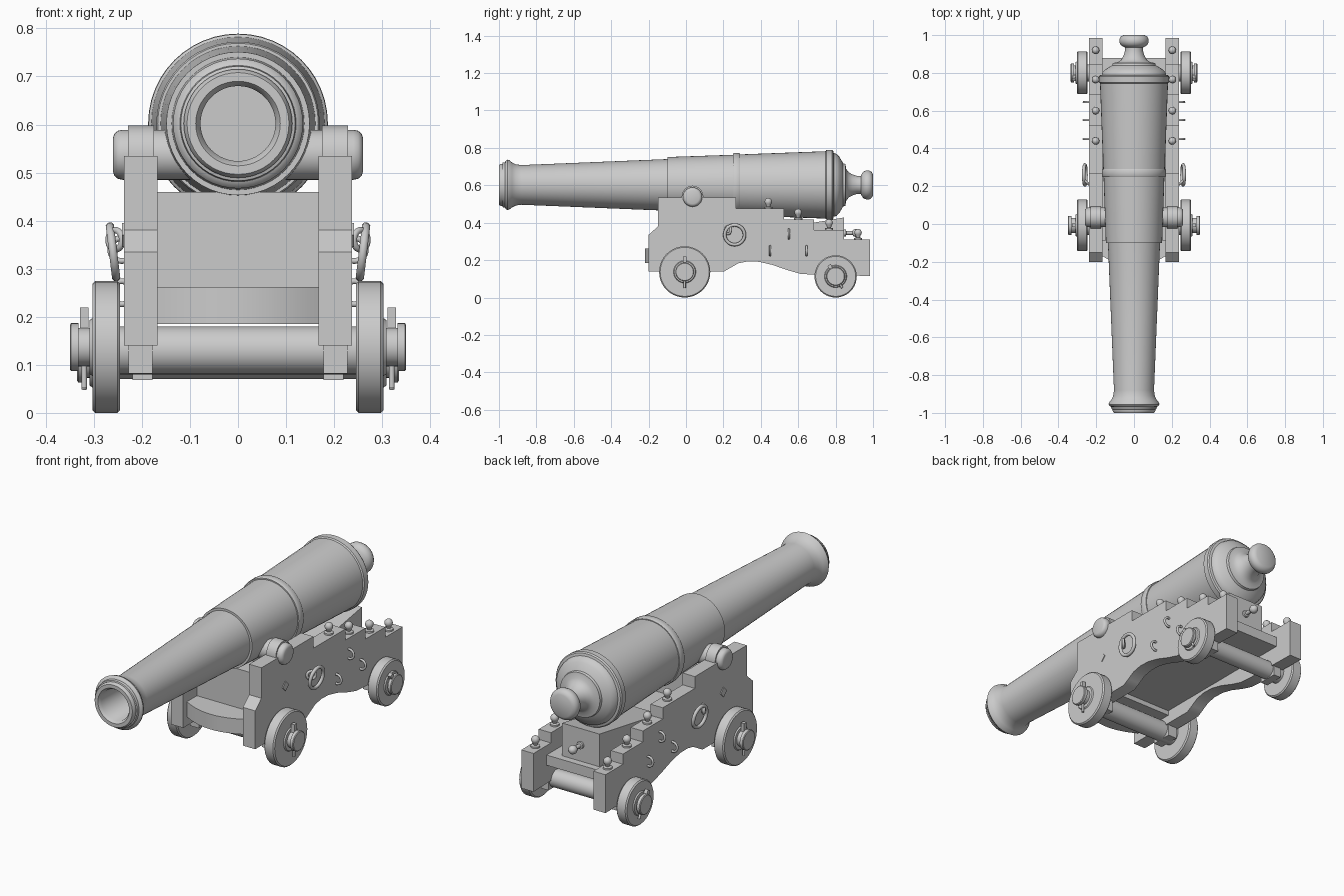
import bpy, bmesh
from math import pi, cos, sin, radians
from mathutils import Vector, Matrix


def finish(name, bm, angle=35):
    bmesh.ops.remove_doubles(bm, verts=bm.verts, dist=1e-5)
    bmesh.ops.recalc_face_normals(bm, faces=bm.faces)
    me = bpy.data.meshes.new(name)
    bm.to_mesh(me)
    bm.free()
    me.shade_smooth()
    me.set_sharp_from_angle(angle=radians(angle))
    ob = bpy.data.objects.new(name, me)
    bpy.context.collection.objects.link(ob)
    return ob


def lathe(name, prof, centre, axis, n=32):
    """Revolve (distance, radius) points about an axis through centre."""
    rot = Vector((0, 0, 1)).rotation_difference(Vector(axis)).to_matrix()
    c = Vector(centre)
    bm = bmesh.new()
    rings = [[bm.verts.new(c + rot @ Vector((r * cos(2*pi*i/n), r * sin(2*pi*i/n), d)))
              for i in range(n)] if r else [bm.verts.new(c + rot @ Vector((0, 0, d)))]
             for d, r in prof]
    for a, b in zip(rings, rings[1:]):
        for i in range(n):
            j = (i + 1) % n
            if len(a) == 1:
                bm.faces.new((a[0], b[i], b[j]))
            elif len(b) == 1:
                bm.faces.new((a[i], a[j], b[0]))
            else:
                bm.faces.new((a[i], a[j], b[j], b[i]))
    return finish(name, bm)


def rod(name, d0, d1, r, centre, axis, n=24):
    return lathe(name, [(d0, 0), (d0, r), (d1, r), (d1, 0)], centre, axis, n)


def prism(name, pts, lo, hi, plane="yz"):
    """Extrude an outline: yz outlines along x, xy outlines along z."""
    bm = bmesh.new()
    place = (lambda p: (lo, p[0], p[1])) if plane == "yz" else (lambda p: (p[0], p[1], lo))
    step = (hi - lo, 0, 0) if plane == "yz" else (0, 0, hi - lo)
    f = bm.faces.new([bm.verts.new(place(p)) for p in pts])
    ext = bmesh.ops.extrude_face_region(bm, geom=[f])["geom"]
    bmesh.ops.translate(bm, vec=step, verts=[v for v in ext if isinstance(v, bmesh.types.BMVert)])
    return finish(name, bm)


def box(name, x0, x1, y0, y1, z0, z1):
    return prism(name, [(y0, z0), (y1, z0), (y1, z1), (y0, z1)], x0, x1)


def torus(name, loc, rot, major, minor):
    bpy.ops.mesh.primitive_torus_add(location=loc, rotation=rot, major_radius=major,
                                     minor_radius=minor, major_segments=28, minor_segments=10)
    bpy.context.object.name = name
    bpy.ops.object.shade_smooth()


AX = 0.602  # barrel axis height

# Barrel with bore, muzzle swell, reinforces, breech and knob
lathe("barrel", [
    (-0.40, 0), (-0.40, 0.078), (-0.985, 0.078), (-1.0, 0.088), (-1.0, 0.106), (-0.99, 0.113),
    (-0.982, 0.113), (-0.98, 0.119), (-0.968, 0.121), (-0.965, 0.128), (-0.955, 0.135),
    (-0.945, 0.132), (-0.93, 0.12), (-0.91, 0.11), (-0.88, 0.106), (-0.10, 0.138),
    (-0.10, 0.149), (0.25, 0.161), (0.25, 0.167), (0.255, 0.17), (0.285, 0.17), (0.29, 0.167),
    (0.29, 0.163), (0.745, 0.180), (0.75, 0.186), (0.78, 0.187), (0.787, 0.182), (0.79, 0.170),
    (0.805, 0.166), (0.82, 0.15), (0.835, 0.125), (0.84, 0.115), (0.852, 0.112), (0.857, 0.085),
    (0.87, 0.067), (0.89, 0.056), (0.915, 0.048), (0.935, 0.048), (0.94, 0.06), (0.95, 0.072),
    (0.965, 0.078), (0.98, 0.077), (0.992, 0.07), (1.0, 0.056), (1.0, 0)],
    (0, 0, AX), (0, 1, 0), 48)

# Trunnions with rounded ends
half = [(0.26, 0), (0.26, 0.036), (0.257, 0.044), (0.25, 0.05), (0.24, 0.052)]
lathe("trunnions", [(-d, r) for d, r in half] + half[::-1], (0, 0.035, 0.537), (1, 0, 0))

# Stepped side outline of the cheeks
cheek = [(-0.20, 0.14), (-0.20, 0.335), (-0.15, 0.38), (-0.15, 0.535), (0.267, 0.535),
         (0.267, 0.475), (0.525, 0.475), (0.525, 0.418), (0.685, 0.418), (0.685, 0.362),
         (0.845, 0.362), (0.845, 0.31), (0.985, 0.31), (0.985, 0.115), (0.68, 0.122),
         (0.61, 0.127), (0.54, 0.147), (0.46, 0.175), (0.39, 0.191), (0.33, 0.193),
         (0.28, 0.183), (0.24, 0.16), (0.205, 0.14)]
arch = [(0.035 + 0.058 * cos(pi * i / 12), 0.54 + 0.058 * sin(pi * i / 12)) for i in range(13)]

for s, side in ((1, "right"), (-1, "left")):
    prism(f"cheek_{side}", cheek, s * 0.168, s * 0.237)
    # Cap over the trunnion and strap under the axle
    prism(f"trunnion_cap_{side}", [(0.093, 0.5)] + arch + [(-0.023, 0.5)], s * 0.175, s * 0.229)
    box(f"axle_strap_{side}", s * 0.178, s * 0.228, -0.06, 0.05, 0.082, 0.16)
    box(f"rear_axle_strap_{side}", s * 0.178, s * 0.22, 0.75, 0.85, 0.068, 0.13)

    # Wheels, hub ends and linchpins
    for end, y, R, tip, tilt in (("front", -0.007, 0.137, 0.35, 0), ("rear", 0.80, 0.113, 0.335, 30)):
        z = R
        lathe(f"{end}_wheel_{side}", [(0.245, 0), (0.245, R - 0.006), (0.251, R), (0.297, R),
              (0.303, R - 0.006), (0.303, 0.06), (0.309, 0.056), (0.309, 0)],
              (0, y, z), (s, 0, 0), 40)
        lathe(f"{end}_hub_{side}", [(0.30, 0), (0.30, 0.04), (tip - 0.018, 0.04), (tip - 0.018, 0.05),
              (tip - 0.003, 0.05), (tip, 0.046), (tip, 0)], (0, y, z), (s, 0, 0))
        a = radians(tilt)
        d = Vector((0, -sin(a), cos(a)))
        k = 1 if end == "front" else 0.85
        c = (s * 0.32, y, z)
        rod(f"{end}_linchpin_{side}", -0.085 * k, 0.07 * k, 0.006, c, d, 12)
        pin = box(f"{end}_linchpin_head_{side}", -0.009, 0.009, -0.01, 0.01, 0.04 * k, 0.082 * k)
        pin.matrix_world = Matrix.Translation(c) @ Matrix.Rotation(a, 4, "X")

    # Ball-headed bolts on the steps
    for i, (y, z) in enumerate(((0.44, 0.475), (0.60, 0.418), (0.765, 0.362), (0.92, 0.31))):
        ball = [(0.037 - 0.02 * cos(t * pi / 8), 0.02 * sin(t * pi / 8)) for t in range(2, 8)]
        lathe(f"step_bolt_{side}_{i}", [(0, 0), (0, 0.022), (0.008, 0.022), (0.011, 0.01)]
              + ball + [(0.057, 0)], (s * 0.203, y, z), (0, 0, 1), 16)

    # Hanging ring with its eyebolt
    torus(f"side_ring_{side}", (s * 0.26, 0.26, 0.335), (0, pi / 2 + s * 0.12, 0), 0.053, 0.009)
    torus(f"ring_eye_{side}", (s * 0.255, 0.225, 0.36), (pi / 2, 0, pi / 4 * s), 0.02, 0.007)
    # Small staples and diamond plate
    for i, (y, z) in enumerate(((0.45, 0.25), (0.55, 0.34), (0.645, 0.25))):
        torus(f"staple_{side}_{i}", (s * 0.242, y, z), (pi / 2, 0, 0), 0.024, 0.006)
    prism(f"diamond_plate_{side}", [(0.04, 0.345), (0.065, 0.37), (0.04, 0.395), (0.015, 0.37)],
          s * 0.23, s * 0.241)

# Axles
rod("front_axle", -0.30, 0.30, 0.05, (0, -0.007, 0.13), (1, 0, 0), 32)
rod("rear_axle", -0.30, 0.30, 0.045, (0, 0.80, 0.115), (1, 0, 0), 32)

# Front transom and the bowed beam below it
box("transom", -0.17, 0.17, -0.09, 0.02, 0.19, 0.46)
bow = [(0.168 * x / 8, -0.17 - 0.05 * (1 - (x / 8) ** 2)) for x in range(-8, 9)]
prism("bowed_beam", bow + [(0.168, 0.06), (-0.168, 0.06)], 0.185, 0.262, "xy")

# Bed plank, elevating wedge and its handle
box("bed_plank", -0.169, 0.169, 0.02, 0.88, 0.21, 0.262)
prism("elevating_wedge", [(0.36, 0.262), (0.845, 0.262), (0.845, 0.428), (0.36, 0.345)], -0.105, 0.105)
lathe("wedge_handle", [(0, 0), (0, 0.018), (0.01, 0.018), (0.012, 0.01), (0.045, 0.01), (0.05, 0.017),
      (0.062, 0.022), (0.075, 0.019), (0.084, 0.01), (0.086, 0)], (0, 0.845, 0.345), (0, 1, 0), 16)
